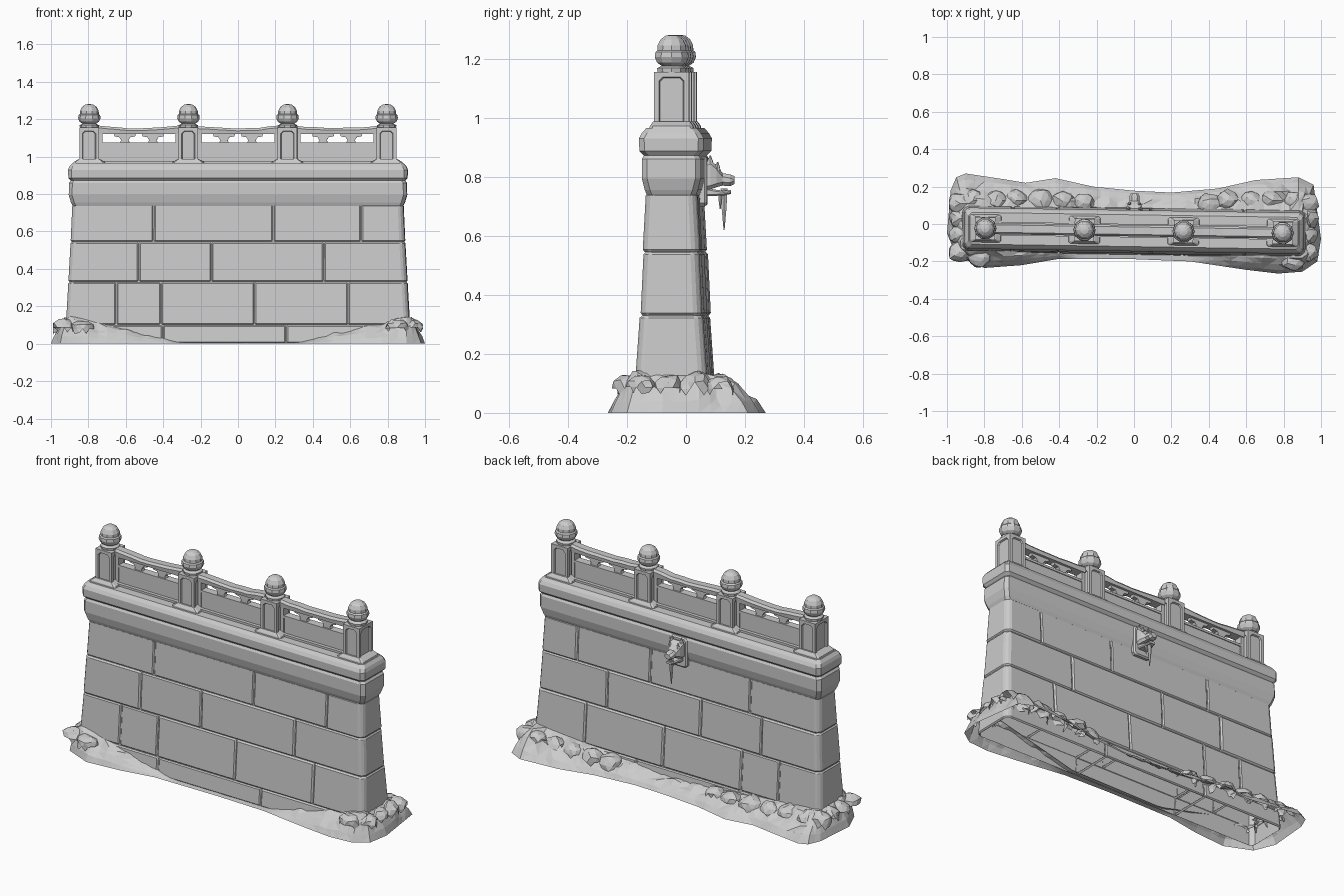
import bpy, bmesh, math, random
from mathutils import Vector, Matrix, noise

random.seed(4)
cube = bpy.data.objects.get("Cube")
if cube:
    bpy.data.objects.remove(cube, do_unlink=True)

stone = bpy.data.materials.new("grey stone")
stone.use_nodes = True
GREY = (0.6, 0.6, 0.6, 1)
stone.diffuse_color = GREY
stone.node_tree.nodes["Principled BSDF"].inputs["Base Color"].default_value = GREY

# the wall stands slightly turned on its rubble base
WALL_Y = -0.036
PLACE = Matrix.Translation((0, WALL_Y, 0)) @ Matrix.Rotation(-0.0155, 4, 'Z')


def finish(bm, name, turned=True):
    mesh = bpy.data.meshes.new(name)
    bm.to_mesh(mesh)
    bm.free()
    mesh.materials.append(stone)
    obj = bpy.data.objects.new(name, mesh)
    bpy.context.collection.objects.link(obj)
    if turned:
        obj.matrix_world = PLACE
    return obj


def loft(rings, start=True, end=True, bm=None):
    """Skin a list of rings with equal point counts, with optional end caps."""
    bm = bm or bmesh.new()
    loops = [[bm.verts.new(p) for p in ring] for ring in rings]
    n = len(loops[0])
    new = []
    for a, b in zip(loops, loops[1:]):
        for i in range(n):
            j = (i + 1) % n
            new.append(bm.faces.new((a[i], a[j], b[j], b[i])))
    if start:
        new.append(bm.faces.new(loops[0][::-1]))
    if end:
        new.append(bm.faces.new(loops[-1]))
    bmesh.ops.recalc_face_normals(bm, faces=new)
    return bm


def octagon(hx, hy, z, c, x=0, y=0):
    """Rectangle with cut corners, at height z."""
    return [(x + sx * (hx - a * c), y + sy * (hy - (1 - a) * c), z)
            for sx, sy, a in ((1, -1, 0), (1, 1, 0), (1, 1, 1), (-1, 1, 1),
                              (-1, 1, 0), (-1, -1, 0), (-1, -1, 1), (1, -1, 1))]


def upright(ring):
    """Turn a flat ring so that its height runs along y."""
    return [(x, z, y) for x, y, z in ring]


def box(bm, x0, x1, y0, y1, z0, z1):
    loft([[(x0, y0, z), (x1, y0, z), (x1, y1, z), (x0, y1, z)] for z in (z0, z1)], bm=bm)


# tapering wall of stone courses: height, half length, half depth
LEVELS = [(0, .925, .13), (.1, .92, .121), (.33, .907, .105), (.545, .895, .095), (.745, .886, .084)]
JOINTS = [(-.4, .26), (-.65, -.41, .09, .59), (-.53, -.14, .46), (-.45, .19, .66)]
CUT = .022


def block(x0, x1, low, high, name):
    swell = random.uniform(-.002, .003)
    rings = []
    for z, hx, hy in (low, high):
        hy += swell
        a, b = (x0 or -hx) + .001, (x1 or hx) - .001
        ca, cb = (0 if x0 else CUT), (0 if x1 else CUT)
        if not (x0 or x1):
            ca = cb = CUT
        ring = [(a + ca, -hy), (b - cb, -hy)]
        if cb:
            ring += [(b, -hy + cb), (b, hy - cb)]
        ring += [(b - cb, hy), (a + ca, hy)]
        if ca:
            ring += [(a, hy - ca), (a, -hy + ca)]
        rings.append([(x, y, z) for x, y in ring])
    bm = loft(rings)
    bmesh.ops.bevel(bm, geom=bm.edges[:], offset=.008, segments=1, affect='EDGES')
    bm.normal_update()
    hidden = [f for f in bm.faces if abs(f.normal.z) > .9 or
              (abs(f.normal.x) > .9 and abs(f.calc_center_median().x) < .85)]
    bmesh.ops.delete(bm, geom=hidden, context='FACES')
    finish(bm, name)


for row, cuts in enumerate(JOINTS):
    ends = [None, *cuts, None]
    for k in range(len(ends) - 1):
        block(ends[k], ends[k + 1], LEVELS[row], LEVELS[row + 1], f"wall_block_{row + 1}_{k + 1}")

INSET = .007
finish(loft([octagon(hx - INSET, hy - INSET, z, CUT) for z, hx, hy in LEVELS], False, False), "wall_core")

# moulded cornice and coping
CORNICE = [(.735, .882, .082), (.755, .892, .09), (.795, .904, .1), (.86, .902, .1), (.872, .893, .093)]
COPING = [(.872, .893, .093), (.887, .906, .108), (.93, .907, .11), (.948, .9, .1), (.965, .885, .085)]
finish(loft([octagon(hx, hy, z, .018) for z, hx, hy in CORNICE], False, False), "cornice")
finish(loft([octagon(hx, hy, z, .018) for z, hx, hy in COPING], False, True), "coping")

# balustrade posts with sunk panels, plinths and bud finials
POSTS = [-.795, -.265, .265, .795]
BUD = [(.05, 1.152), (.052, 1.168), (.036, 1.176), (.052, 1.187), (.06, 1.205), (.058, 1.222),
       (.051, 1.228), (.05, 1.245), (.04, 1.265), (.022, 1.278), (.006, 1.281)]
for k, px in enumerate(POSTS):
    bm = bmesh.new()
    box(bm, px - .0525, px + .0525, -.06, .06, .955, 1.155)
    sides = [f for f in bm.faces if abs(f.normal.z) < .5]
    bmesh.ops.inset_individual(bm, faces=sides, thickness=.024)
    corners = list({v for f in sides for v in f.verts})
    bmesh.ops.bevel(bm, geom=corners, offset=.014, segments=1, affect='VERTICES')
    panels = [f for f in bm.faces if len(f.verts) == 8]
    bmesh.ops.inset_individual(bm, faces=panels, thickness=.004, depth=-.008)
    finish(bm, f"post_{k + 1}")

    plinth = loft([octagon(.088, .076, .955, .01, px), octagon(.082, .073, .972, .01, px),
                   octagon(.055, .062, .988, .004, px)], False, True)
    finish(plinth, f"post_plinth_{k + 1}")

    rings = []
    for r, z in BUD:
        rings.append([(px + r * math.cos(t * math.tau / 10), r * math.sin(t * math.tau / 10), z)
                      for t in range(10)])
    finish(loft(rings), f"post_finial_{k + 1}")

# railing bays between the posts
for k, (a, b) in enumerate(zip(POSTS, POSTS[1:])):
    x0, x1, mid = a + .05, b - .05, (a + b) / 2
    rings = []
    for i in range(9):
        x = x0 + (x1 - x0) * i / 8
        top = 1.152 + .012 * abs(i / 4 - 1) ** 2 + random.uniform(-.003, .003)
        rings.append([(x, -.027, 1.122), (x, .027, 1.122), (x, .03, top - .012),
                      (x, .02, top), (x, -.02, top), (x, -.03, top - .012)])
    finish(loft(rings), f"top_rail_{k + 1}")

    bm = bmesh.new()
    box(bm, x0, x1, -.017, .017, .96, 1.068)
    box(bm, x0, x1, -.022, .022, 1.064, 1.077)
    box(bm, x0, x1, -.036, .036, .96, .977)
    for s0, s1 in ((x0, x0 + .02), (x1 - .02, x1)):
        box(bm, s0, s1, -.022, .022, .97, 1.13)
    finish(bm, f"railing_panel_{k + 1}")

    # cloud shaped brackets in the opening
    bm = bmesh.new()
    outline = [(-.06, 1.125), (-.055, 1.108), (-.03, 1.104), (-.02, 1.088), (-.026, 1.073),
               (.026, 1.073), (.02, 1.088), (.03, 1.104), (.055, 1.108), (.06, 1.125)]
    for cx in (mid - .075, mid + .075):
        loft([[(cx + x, y, z) for x, z in outline] for y in (-.013, .013)], bm=bm)
    finish(bm, f"railing_brackets_{k + 1}")

# beast head water spout on the back
finish(loft([upright(octagon(.055, .085, .07, .012, 0, .785)),
             upright(octagon(.055, .085, .1, .012, 0, .785)),
             upright(octagon(.048, .078, .108, .01, 0, .785))]), "spout_plate")
HEAD = [(.09, .04, .755, .845), (.12, .044, .758, .855), (.14, .038, .765, .838),
        (.16, .026, .77, .812), (.185, .027, .768, .808), (.2, .02, .775, .802)]
finish(loft([upright(octagon(hx, (z1 - z0) / 2, y, .012, 0, (z0 + z1) / 2)) for y, hx, z0, z1 in HEAD]),
       "spout_head")
JAW = [(.09, .034, .735, .765), (.13, .03, .735, .757), (.165, .022, .737, .752), (.188, .018, .742, .756)]
finish(loft([upright(octagon(hx, (z1 - z0) / 2, y, .005, 0, (z0 + z1) / 2)) for y, hx, z0, z1 in JAW]),
       "spout_jaw")


def spike(bm, x, y, z, tip, r):
    loft([[(x + r * math.cos(t * math.tau / 6), y + r * math.sin(t * math.tau / 6), z) for t in range(6)],
          [(x + r * .7 * math.cos(t * math.tau / 6), y + r * .7 * math.sin(t * math.tau / 6),
            z + (tip - z) * .5) for t in range(6)],
          [(x + .002 * math.cos(t * math.tau / 6), y + .002 * math.sin(t * math.tau / 6), tip)
           for t in range(6)]], bm=bm)


bm = bmesh.new()
for side in (-1, 1):
    spike(bm, side * .03, .118, .835, .872, .014)
    spike(bm, side * .026, .143, .822, .85, .011)
finish(bm, "spout_ears_and_brows")
bm = bmesh.new()
spike(bm, 0, .165, .76, .62, .013)
spike(bm, .012, .152, .745, .69, .008)
finish(bm, "spout_icicles")

# rubble mound: open skirt from a ground outline up to the wall
GROUND = [(-1, -.05), (-.98, .18), (-.95, .25), (-.9, .27), (-.7, .24), (-.58, .22), (-.42, .245),
          (-.22, .2), (0, .178), (.2, .168), (.45, .19), (.65, .235), (.88, .25), (.96, .21),
          (1, -.08), (.98, -.2), (.9, -.255), (.77, -.265), (.6, -.245), (.3, -.2), (0, -.188),
          (-.4, -.186), (-.6, -.22), (-.8, -.235), (-.95, -.17)]


def mound_height(x, y):
    end = abs(x)
    front = max(.004, .145 * min(1, (end - .28) / .6))
    back = .06 + .08 * min(end, 1)
    mix = min(1, max(0, (y - WALL_Y + .1) / .2))
    return front + (back - front) * mix


def clamp(v, lim):
    return max(-lim, min(lim, v))


path = []
for (ax, ay), (bx, by) in zip(GROUND, GROUND[1:] + GROUND[:1]):
    steps = max(1, round(math.hypot(bx - ax, by - ay) / .045))
    path += [(ax + (bx - ax) * i / steps, ay + (by - ay) * i / steps) for i in range(steps)]
rings = []
for t, rise in ((0, 0), (.15, .28), (.4, .6), (.65, .85), (1, 1)):
    ring = []
    for x, y in path:
        qx, qy = clamp(x, .9), WALL_Y + clamp(y - WALL_Y, .105)
        p = Vector((x + (qx - x) * t, y + (qy - y) * t, 0))
        lump = 1 + .55 * noise.noise(p * 14) if t < 1 else 1
        p.z = rise * lump * mound_height(p.x, p.y)
        ring.append(p)
    rings.append(ring)
bm = loft(rings, False, False)
bmesh.ops.triangulate(bm, faces=bm.faces[:])
bm.normal_update()
if sum(f.normal.z * f.calc_area() for f in bm.faces) < 0:
    bmesh.ops.reverse_faces(bm, faces=bm.faces[:])
finish(bm, "rubble_mound", False)

# half buried boulders at the ends and along the back
SPOTS = [(s * .93, y) for s in (-1, 1) for y in (-.15, -.06, .03, .11)]
SPOTS += [(s * x, .125) for s in (-1, 1) for x in (.86, .74, .63, .5)]
SPOTS += [(-.38, .12), (-.27, .11), (.4, .105), (-.83, -.18), (.85, -.19)]
for k, (x, y) in enumerate(SPOTS):
    bm = bmesh.new()
    bmesh.ops.create_icosphere(bm, subdivisions=2, radius=1)
    size = random.uniform(.05, .062)
    base = mound_height(x, y) * .6
    for v in bm.verts:
        d = v.co * (1 + .3 * noise.noise(v.co * 1.3 + Vector((k * 3.7, 0, 0))))
        v.co = Vector((clamp(x + d.x * size * 1.15, .99), y + d.y * size, base + d.z * size * .85))
    bm.normal_update()
    under = [f for f in bm.faces if f.normal.z < -.1 or f.calc_center_median().z < .01]
    bmesh.ops.delete(bm, geom=under, context='FACES')
    finish(bm, f"boulder_{k + 1}", False)
